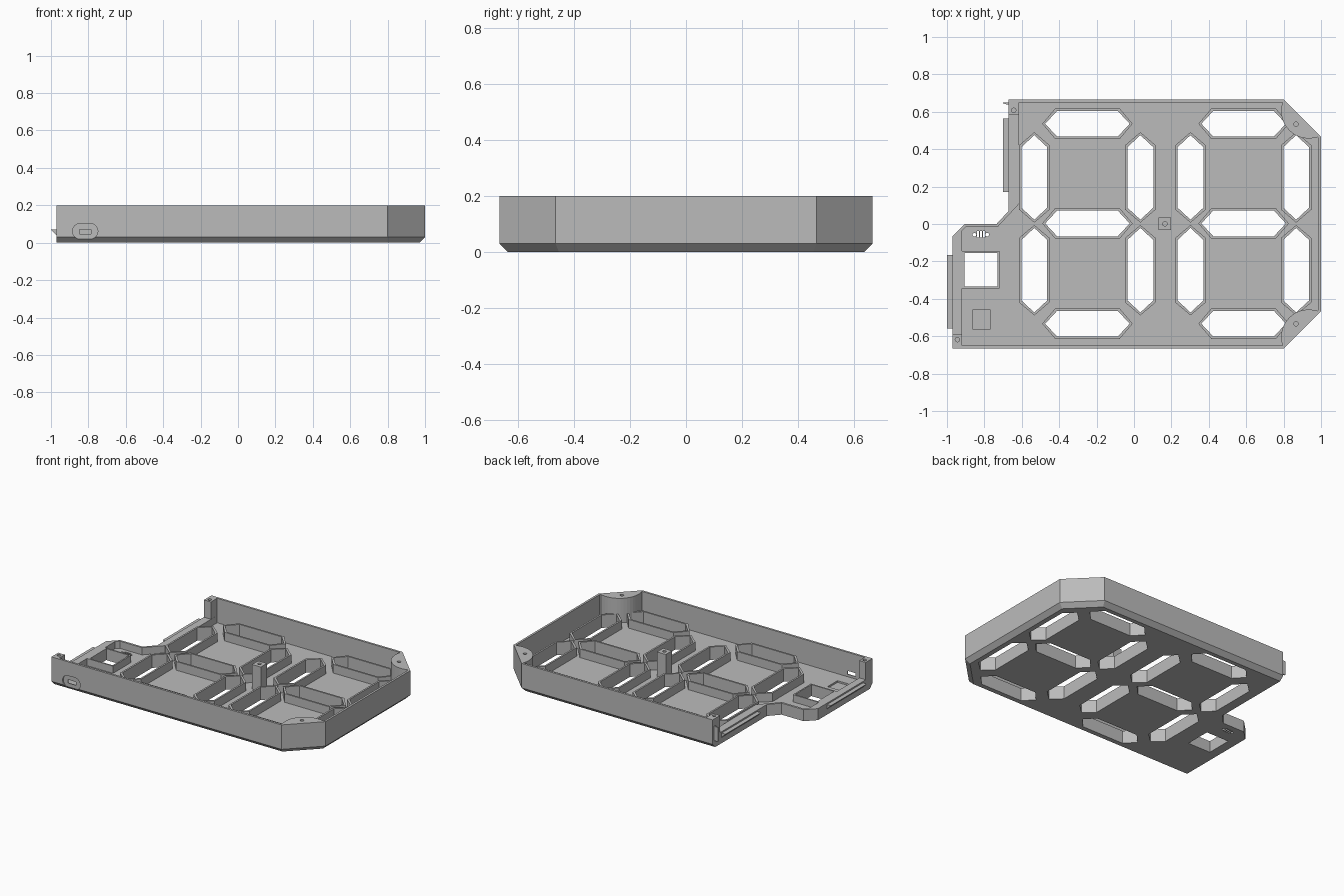
import bpy, bmesh, math
from mathutils import Vector

if "Cube" in bpy.data.objects:
    bpy.data.objects.remove(bpy.data.objects["Cube"])

grey = bpy.data.materials.new("plain_grey")
grey.use_nodes = True
COLOUR = (0.5, 0.5, 0.5, 1)
grey.diffuse_color = COLOUR
grey.node_tree.nodes["Principled BSDF"].inputs["Base Color"].default_value = COLOUR

HEIGHT, FLOOR, SILL, RIM = 0.2, 0.03, 0.08, 0.09


def make(name, rings, inner=False):
    """Stack matching rings of 3D points; close the ends, or the tube if inner."""
    bm = bmesh.new()
    loops = [[bm.verts.new(p) for p in ring] for ring in rings]
    n = len(loops[0])
    pairs = list(zip(loops, loops[1:]))
    if inner:
        pairs.append((loops[-1], loops[0]))
    else:
        bm.faces.new(loops[0][::-1])
        bm.faces.new(loops[-1])
    for a, b in pairs:
        for i in range(n):
            j = (i + 1) % n
            bm.faces.new((a[i], a[j], b[j], b[i]))
    bmesh.ops.recalc_face_normals(bm, faces=bm.faces)
    mesh = bpy.data.meshes.new(name)
    bm.to_mesh(mesh)
    bm.free()
    mesh.materials.append(grey)
    obj = bpy.data.objects.new(name, mesh)
    bpy.context.scene.collection.objects.link(obj)
    return obj


def at(poly, z):
    return [(x, y, z) for x, y in poly]


def prism(name, poly, z0, z1):
    return make(name, [at(poly, z0), at(poly, z1)])


def prism_y(name, poly, y0, y1):
    return make(name, [[(x, y, z) for x, z in poly] for y in (y0, y1)])


def rect(x0, x1, y0, y1):
    return [(x0, y0), (x1, y0), (x1, y1), (x0, y1)]


def circle(x, y, r, n=16):
    return [(x + r * math.cos(2 * math.pi * i / n), y + r * math.sin(2 * math.pi * i / n))
            for i in range(n)]


def inset(poly, amounts):
    """Move each edge of a counter-clockwise polygon inwards by its own amount."""
    n = len(poly)
    pts = [Vector(p) for p in poly]
    lines = []
    for i in range(n):
        d = (pts[(i + 1) % n] - pts[i]).normalized()
        lines.append((pts[i] + Vector((-d.y, d.x)) * amounts[i], d))
    out = []
    for i in range(n):
        (p, d), (q, e) = lines[i - 1], lines[i]
        t = (q - p).cross(e) / d.cross(e)
        out.append(tuple(p + d * t))
    return out


def cut(obj, cutters):
    """Subtract every cutter and remove it afterwards."""
    for c in cutters:
        c.hide_render = True
        mod = obj.modifiers.new("cut", 'BOOLEAN')
        mod.operation, mod.solver, mod.object = 'DIFFERENCE', 'EXACT', c
    bpy.context.view_layer.update()
    graph = bpy.context.evaluated_depsgraph_get()
    mesh = bpy.data.meshes.new_from_object(obj.evaluated_get(graph))
    obj.modifiers.clear()
    obj.data = mesh
    for c in cutters:
        bpy.data.objects.remove(c)


def hexagon(cx, cy, upright, grow=0.0):
    half, wide = 0.226 + grow * 1.3, 0.069 + grow
    tip = half - 0.064 - grow * 0.4
    pts = [(-half, 0), (-tip, -wide), (tip, -wide), (half, 0), (tip, wide), (-tip, wide)]
    if upright:
        pts = [(-y, x) for x, y in pts]
    return [(cx + x, cy + y) for x, y in pts]


# Tray shell: chamfered base, hollow inside, low sill on the joining side
outline = [(-.97, -.665), (.8, -.665), (1, -.465), (1, .465), (.8, .665),
           (-.67, .665), (-.67, .07), (-.735, 0), (-.905, 0), (-.97, -.065)]
base = inset(outline, [.03] * 5 + [0] * 5)
tray = make("tray", [at(base, 0), at(outline, FLOOR), at(outline, HEIGHT)])
cavity = inset(outline, [.015] * 5 + [.055, .015, .015, .015, .05])
cutters = [prism("cavity", cavity, FLOOR, 0.4),
           prism("open_side", rect(-1.2, -.6, -.65, .65), SILL, 0.4)]

# Segment windows with raised frames
segments = [(x, y, False) for x in (-.249, .586) for y in (-.533, .003, .536)]
segments += [(x, y, True) for x in (-.533, .034, .302, .867) for y in (-.247, .249)]
for cx, cy, upright in segments:
    hole, rim = hexagon(cx, cy, upright), hexagon(cx, cy, upright, .012)
    cutters.append(prism("window", hole, -.1, .15))
    z0 = FLOOR - .002
    make("segment_frame", [at(hole, z0), at(rim, z0), at(rim, RIM), at(hole, RIM)], True)

# Square opening with its frame
opening = rect(-.905, -.73, -.335, -.155)
frame = rect(-.925, -.72, -.345, -.145)
cutters.append(prism("opening", opening, -.1, .15))
make("opening_frame", [at(opening, .028), at(frame, .028),
                       at(frame, SILL), at(opening, SILL)], True)

# Sensor vents, pin holes and a shallow pocket in the floor
for x in (-.835, -.818, -.801):
    cutters.append(prism("vent", rect(x - .005, x + .005, -.073, -.037), -.1, .15))
for x in (-.853, -.785):
    cutters.append(prism("pin_hole", circle(x, -.057, .01), -.1, .15))
cutters.append(prism("pocket", rect(-.86, -.77, -.565, -.457), .018, .15))

# Rounded socket recess and its slot in the front wall
socket = []
for i in range(18):
    a = math.pi * (i if i < 9 else i - 1) / 8
    a = math.pi * i / 8 if i < 9 else math.pi * (i - 1) / 8
    side = .025 if (i < 5 or i >= 14) else -.025
    socket.append((-.817 + side + .043 * math.cos(a), .061 + .043 * math.sin(a)))
socket = [p for i, p in enumerate(socket) if i == 0 or p != socket[i - 1]]
cutters.append(prism_y("socket_recess", socket, -.8, -.656))
cutters.append(prism_y("socket_slot", rect(-.848, -.786, .047, .071), -.7, -.63))
cut(tray, cutters)

# Rounded screw bosses in the two chamfered corners
for s in (-1, 1):
    cx, cy, r = .934, .604, .147
    arc = []
    for i in range(17):
        a = math.radians(160 + 130 * i / 16)
        arc.append((cx + r * math.cos(a), s * (cy + r * math.sin(a))))
    shape = arc + [(.992, s * .466), (.8, s * .657)]
    boss = prism("corner_boss", shape, FLOOR - .002, HEIGHT)
    cut(boss, [prism("hole", circle(.866, s * .533, .012), .08, .3)])

# Square screw posts: centre and the two ends of the open side
for name, shape, hx, hy in (
        ("centre_post", rect(.131, .199, -.033, .035), .165, .001),
        ("back_post", rect(-.67, -.616, .582, .658), -.643, .608),
        ("front_post", rect(-.97, -.92, -.658, -.59), -.944, -.618)):
    post = prism(name, shape, FLOOR - .002, HEIGHT)
    cut(post, [prism("hole", circle(hx, hy, .012), .08, .3)])

# Snap ridges along the open side, and a small upright catch
for x, y0, y1 in ((-.97, -.56, -.165), (-.67, .172, .565)):
    prism_y("snap_ridge", [(x + .005, .07), (x - .03, .07), (x, .04), (x + .005, .04)], y0, y1)
prism("wall_catch", [(-.66, .638), (-.66, .65), (-.7, .65), (-.7, .645), (-.675, .638)], .05, .15)
